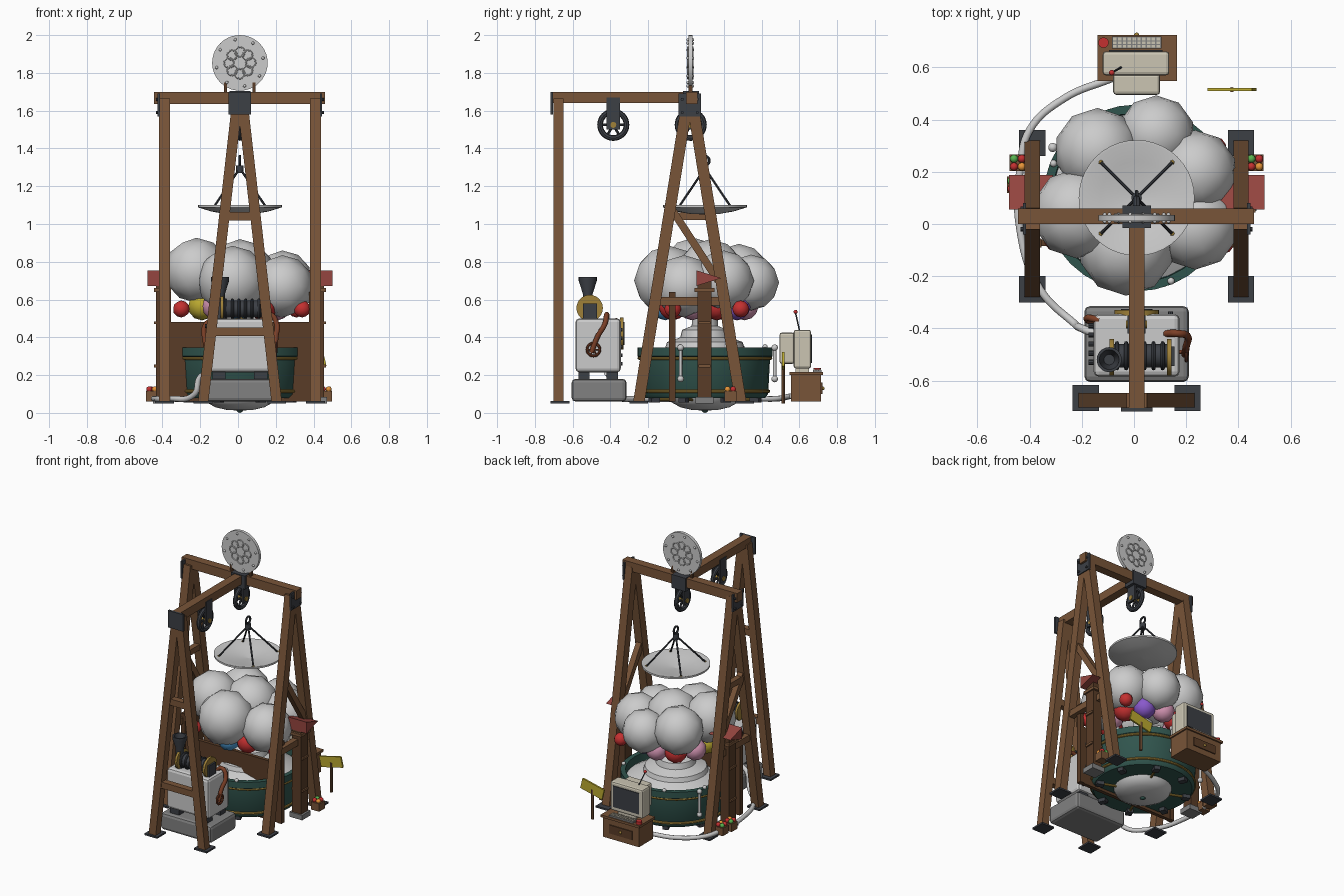
import bpy, math
from mathutils import Vector, Matrix

if "Cube" in bpy.data.objects:
    bpy.data.objects.remove(bpy.data.objects["Cube"])
C = 0.01  # symmetry plane in x
pi = math.pi

def mat(name, r, g, b):
    m = bpy.data.materials.new(name)
    m.diffuse_color = (r, g, b, 1)
    m.use_nodes = True
    m.node_tree.nodes["Principled BSDF"].inputs["Base Color"].default_value = m.diffuse_color
    return m

WOOD = mat("wood", .19, .09, .04); DWOOD = mat("dark_wood", .10, .045, .02)
IRON = mat("iron", .045, .05, .06); GREEN = mat("green", .03, .09, .075)
GOLD = mat("gold", .35, .22, .04); RED = mat("red", .55, .03, .03)
ROOF = mat("roof_red", .3, .06, .05); CREAM = mat("cream", .6, .56, .45)
RUST = mat("rust", .2, .05, .02); PINK = mat("pink", .65, .3, .45)
PURPLE = mat("purple", .25, .1, .6); YELLOW = mat("yellow", .5, .4, .03)
BLUE = mat("blue", .08, .35, .7); ORANGE = mat("orange", .8, .3, .04)
LEAF = mat("leaf", .1, .45, .08); STONE = mat("stone", .22, .22, .22)

def finish(name, m=None, smooth=False):
    o = bpy.context.object
    o.name = name
    if m: o.data.materials.append(m)
    if smooth: bpy.ops.object.shade_smooth_by_angle(angle=math.radians(40))
    return o

def box(name, x, y, z, m=None, bevel=0):
    """Box from (min, max) ranges."""
    bpy.ops.mesh.primitive_cube_add(size=1, location=[sum(r) / 2 for r in (x, y, z)])
    o = finish(name, m)
    o.data.transform(Matrix.Diagonal([r[1] - r[0] for r in (x, y, z)] + [1]))
    if bevel:
        b = o.modifiers.new("bevel", 'BEVEL'); b.width = bevel; b.segments = 2
    return o

def beam(name, p, q, w, d, m=WOOD, ref=(1, 0, 0)):
    """Rectangular bar from p to q, w wide along ref."""
    p, q = Vector(p), Vector(q)
    z = (q - p).normalized(); x = Vector(ref)
    x = (x - z * x.dot(z)).normalized(); y = z.cross(x)
    bpy.ops.mesh.primitive_cube_add(size=1)
    o = finish(name, m)
    o.data.transform(Matrix.Diagonal((w, d, (q - p).length, 1)))
    o.matrix_world = Matrix.Translation((p + q) / 2) @ Matrix((x, y, z)).transposed().to_4x4()
    return o

def rod(name, p, q, r, m=None, r2=None, n=16):
    p, q = Vector(p), Vector(q)
    bpy.ops.mesh.primitive_cone_add(vertices=n, radius1=r, radius2=r if r2 is None else r2, depth=(q - p).length,
                                    location=(p + q) / 2, rotation=(q - p).to_track_quat('Z', 'Y').to_euler())
    return finish(name, m, True)

def ball(name, p, r, m=None, sub=2):
    bpy.ops.mesh.primitive_ico_sphere_add(subdivisions=sub, radius=r, location=p)
    o = finish(name, m)
    bpy.ops.object.shade_smooth()
    return o

def ring(name, p, R, r, m=None, axis='Z', n=32):
    rot = {'Z': (0, 0, 0), 'X': (0, pi / 2, 0), 'Y': (pi / 2, 0, 0)}[axis]
    bpy.ops.mesh.primitive_torus_add(major_radius=R, minor_radius=r, major_segments=n, minor_segments=8, location=p, rotation=rot)
    return finish(name, m, True)

def lathe(name, prof, c, m=None, n=32):
    """Revolve (radius, z) points about a vertical axis."""
    vs = [(r * math.cos(2 * pi * i / n), r * math.sin(2 * pi * i / n), z) for r, z in prof for i in range(n)]
    fs = [(j * n + i, j * n + (i + 1) % n, (j + 1) * n + (i + 1) % n, (j + 1) * n + i) for j in range(len(prof) - 1) for i in range(n)]
    me = bpy.data.meshes.new(name); me.from_pydata(vs, [], fs)
    o = bpy.data.objects.new(name, me); bpy.context.collection.objects.link(o)
    o.location = c
    bpy.ops.object.select_all(action='DESELECT'); o.select_set(True)
    bpy.context.view_layer.objects.active = o
    return finish(name, m, True)

def tube(name, pts, r, m=None):
    cu = bpy.data.curves.new(name, 'CURVE'); cu.dimensions = '3D'
    cu.bevel_depth = r; cu.bevel_resolution = 3; cu.resolution_u = 8; cu.use_fill_caps = True
    s = cu.splines.new('BEZIER'); s.bezier_points.add(len(pts) - 1)
    for b, p in zip(s.bezier_points, pts):
        b.co = p; b.handle_left_type = b.handle_right_type = 'AUTO'
    o = bpy.data.objects.new(name, cu); bpy.context.collection.objects.link(o)
    if m: cu.materials.append(m)

def foot(x, y):
    box("foot_plate", (x - .05, x + .05), (y - .05, y + .05), (.05, .062), IRON)

# timber gantry: side frames, front frame, beam and boom
for s in (-1, 1):
    x = C + s * .40
    for yf in (-.25, .29):
        beam("side_leg", (x, yf, .055), (x, .02 + (yf - .02) * .04, 1.66), .058, .06)
        foot(x, yf + (.02 if yf > 0 else 0))
    beam("side_crossbar", (x, -.15, .59), (x, .19, .59), .04, .045)
    beam("side_brace", (x, -.07, 1.07), (x, .17, .70), .04, .04)
    if s < 0: beam("side_upper_bar", (x, -.08, 1.04), (x, .12, 1.04), .04, .04)
    box("apex_plate", (x + s * .03 - .006, x + s * .03 + .006), (-.04, .08), (1.57, 1.69), IRON)
    for by in (-.02, .06):
        for bz in (1.59, 1.66):
            rod("apex_bolt", (x + s * .03, by, bz), (x + s * .045, by, bz), .008, IRON, n=8)
    xf = C + s * .195
    beam("front_leg", (xf, -.675, .055), (C + s * .012, -.675, 1.66), .055, .055)
    foot(xf, -.667)
box("top_beam", (-.445, .46), (0, .06), (1.635, 1.70), WOOD)
box("boom", (C - .03, C + .03), (-.705, .03), (1.64, 1.70), WOOD)
beam("front_crossbar_low", (C - .15, -.675, .43), (C + .15, -.675, .43), .045, .045, WOOD, (0, 0, 1))
beam("front_crossbar_high", (C - .08, -.675, 1.04), (C + .08, -.675, 1.04), .045, .045, WOOD, (0, 0, 1))
box("boom_end_plate", (C - .06, C + .06), (-.718, -.703), (1.58, 1.70), IRON)
box("ridge_bracket", (C - .055, C + .055), (-.015, .07), (1.61, 1.705), IRON)

# pulleys under the boom
for y in (-.385, .025):
    for s in (-1, 1):
        box("pulley_hanger", (C + s * .03 - .005, C + s * .03 + .005), (y - .035, y + .035), (1.50, 1.67), IRON)
    ring("pulley_rim", (C, y, 1.525), .07, .015, IRON, 'X')
    rod("pulley_hub", (C - .04, y, 1.525), (C + .04, y, 1.525), .016, GOLD)
    for k in range(3):
        a = k * pi / 3
        d = Vector((0, math.cos(a), math.sin(a))) * .068
        rod("pulley_spoke", Vector((C, y, 1.525)) - d, Vector((C, y, 1.525)) + d, .007, IRON, n=8)

# round sign above the beam, with flower outline and studs
rod("top_disc", (C, .012, 1.853), (C, .034, 1.853), .147, n=40)
for side in (.010, .036):
    for k in range(8):
        a = k * pi / 4
        ring("flower_petal", (C + .058 * math.cos(a), side, 1.853 + .058 * math.sin(a)), .026, .004, None, 'Y', 12)
        ball("disc_stud", (C + .125 * math.cos(a + .2), side, 1.853 + .125 * math.sin(a + .2)), .009, None, 1)
for s in (-1, 1):
    box("disc_post", (C + s * .075 - .008, C + s * .075 + .008), (.012, .034), (1.69, 1.75), DWOOD)

# hanging dish with four rods
D = (C, .10, 0)
lathe("dish", [(0, 1.05), (.08, 1.054), (.15, 1.066), (.222, 1.088), (.222, 1.10), (.212, 1.10), (.14, 1.078), (0, 1.064)], D, None, 40)
for sx in (-1, 1):
    for sy in (-1, 1):
        p = (C + sx * .138, .10 + sy * .138, 1.09)
        rod("dish_rod", p, (C, .10, 1.295), .006, IRON, n=8)
        ball("rod_anchor", p, .011, GOLD, 1)
rod("dish_hub", (C, .10, 1.27), (C, .10, 1.31), .02, IRON)
ring("dish_hook", (C, .10, 1.335), .024, .007, IRON, 'X', 16)

# cloud of low-poly puffs
for x, y, z, r in [(-.03, -.09, .70, .185), (-.22, .04, .755, .172), (-.14, .28, .73, .165), (.085, .345, .69, .148),
                   (.235, .20, .70, .16), (.235, -.01, .67, .165), (C, .13, .74, .18)]:
    ball("cloud_puff", (x, y, z), r)
# sweets under the cloud
for k, m in enumerate([RED, PURPLE, PINK, RED, PINK, YELLOW, PINK, BLUE, RED, PINK]):
    a = k * pi / 5 + .3
    ball("cloud_sweet", (C + .21 * math.cos(a), .10 + .21 * math.sin(a), .565), .075, m)
for x, y in ((-.30, -.06), (.34, -.07), (.31, .29)):
    ball("outer_sweet", (x, y, .55), .045, RED)

# basin with bands, rim knobs and fill
B = (C, .10, 0)
lathe("basin", [(0, .08), (.32, .08), (.335, .10), (.345, .29), (.358, .30), (.358, .345), (.325, .345), (.32, .26), (0, .26)], B, GREEN)
for z, r in ((.115, .337), (.29, .348)):
    ring("basin_band", (C, .10, z), r, .009, GOLD, n=40)
lathe("sugar_mound", [(.322, .29), (.27, .32), (.21, .345), (.20, .375), (.13, .40), (.12, .44), (.07, .46), (.06, .62), (0, .62)], B)
lathe("belly", [(0, .012), (.07, .016), (.13, .03), (.175, .055), (.19, .085)], B)
ball("belly_plug", (C, .10, .02), .02, GREEN, 2)
for k in range(8):
    a = k * pi / 4 + pi / 8
    d = Vector((math.cos(a), math.sin(a), 0))
    c = Vector(B)
    o = beam("basin_foot", c + d * .29 + Vector((0, 0, .055)), c + d * .29 + Vector((0, 0, .085)), .05, .04, IRON, d)
    ball("rim_knob", c + d * .345 + Vector((0, 0, .35)), .014)
    if k % 2: rod("under_rod", c + d * .18 + Vector((0, 0, .07)), c + d * .31 + Vector((0, 0, .07)), .008, GOLD, n=8)
for a in (-.35, 1.4, 2.6):
    p = Vector((C + .375 * math.cos(a), .10 + .375 * math.sin(a), 0))
    rod("stirrer", p + Vector((0, 0, .19)), p + Vector((0, 0, .34)), .009, n=10)
    ball("stirrer_tip", p + Vector((0, 0, .18)), .018)
    ball("stirrer_top", p + Vector((0, 0, .345)), .018)

# timber screen behind the machine
box("screen_panel", (-.38, .40), (-.085, -.06), (.06, .48), DWOOD)
for x in (-.37, .39):
    box("screen_post", (x - .015, x + .015), (-.09, -.055), (.06, .64), DWOOD)

# engine at the front
box("engine_base", (-.19, .21), (-.605, -.315), (.06, .18), STONE, .02)
box("engine_body", (-.155, .175), (-.585, -.345), (.215, .50), None, .02)
for x in (-.10, .12):
    for y in (-.54, -.39):
        box("engine_foot", (x - .035, x + .035), (y - .03, y + .03), (.175, .22), IRON)
rod("boiler_drum", (-.08, -.505, .55), (.13, -.505, .55), .045, IRON, n=24)
for k in range(6):
    ring("drum_rib", (-.065 + k * .035, -.505, .55), .048, .008, IRON, 'X', 24)
for x in (-.085, .135):
    rod("drum_end", (x - .008, -.51, .555), (x + .008, -.51, .555), .07, GOLD, n=24)
box("drum_block", (.14, .155), (-.545, -.47), (.50, .58), IRON)
lathe("chimney", [(0, .5), (.03, .5), (.026, .63), (.048, .70), (.048, .72), (.038, .72), (.02, .64), (0, .64)], (-.095, -.52, 0), IRON, 20)
rod("rear_dial", (C, -.35, .42), (C, -.33, .42), .085, GOLD, n=32)
rod("rear_dial_face", (C, -.333, .42), (C, -.326, .42), .06, IRON, n=32)
ring("valve_wheel", (.20, -.49, .335), .034, .007, RUST, 'X', 20)
rod("valve_stem", (.17, -.49, .335), (.205, -.49, .335), .008, RUST)
for a in (0, pi / 3, 2 * pi / 3):
    d = Vector((0, math.cos(a), math.sin(a))) * .033
    rod("valve_spoke", Vector((.2, -.49, .335)) - d, Vector((.2, -.49, .335)) + d, .004, RUST, n=6)
tube("copper_pipe", [(.12, -.42, .49), (.17, -.42, .52), (.205, -.43, .47), (.20, -.47, .40), (.195, -.50, .32)], .014, RUST)
tube("copper_pipe_left", [(-.13, -.37, .49), (-.17, -.36, .47), (-.175, -.37, .38), (-.15, -.37, .30)], .013, RUST)
for k in range(5):
    rod("side_bolt", (-.175, -.39 - k * .035, .46), (-.15, -.39 - k * .035, .46), .01, IRON, n=8)
    rod("rear_bolt", (.14, -.35, .26 + k * .045), (.14, -.335, .26 + k * .045), .01, IRON, n=8)

# hose from the engine round to the console
tube("hose", [(-.15, -.42, .21), (-.20, -.40, .19), (-.23, -.38, .10), (-.36, -.25, .075), (-.44, 0, .075), (-.435, .22, .075),
              (-.40, .36, .075), (-.27, .48, .075), (-.08, .56, .09)], .015)

# console with screen
box("console_desk", (-.13, .155), (.555, .715), (.06, .20), WOOD)
box("console_top", (-.14, .165), (.548, .725), (.20, .217), WOOD)
box("console_drawer", (-.08, .10), (.713, .722), (.10, .16), DWOOD)
ball("drawer_knob", (C, .724, .13), .01, GOLD)
box("monitor_case", (-.12, .135), (.57, .662), (.235, .44), CREAM, .012)
box("monitor_back", (-.08, .10), (.495, .575), (.26, .425), CREAM, .012)
box("monitor_foot", (-.06, .08), (.58, .65), (.215, .24), CREAM)
box("monitor_screen", (-.095, .11), (.655, .667), (.265, .415), IRON)
box("keyboard", (-.085, .105), (.672, .718), (.216, .228), STONE)
for i in range(10):
    for j in range(3):
        x, y = -.08 + i * .0185, .676 + j * .014
        box("key", (x, x + .013), (y, y + .01), (.227, .233), CREAM)
rod("push_button", (-.117, .695, .215), (-.117, .695, .238), .02, RED)
rod("antenna", (-.05, .60, .44), (-.085, .58, .53), .004, IRON, n=8)
ball("antenna_tip", (-.085, .58, .535), .011, RED)

# tilted sign on a stake
rod("sign_stake", (.375, .515, .05), (.375, .515, .26), .01, WOOD, n=8)
beam("sign_board", (.29, .515, .245), (.46, .515, .285), .012, .075, YELLOW, (0, 1, 0))

# roofed side posts and fruit crates
for s in (-1, 1):
    x = C + s * .41
    box("house_post", (x - .035, x + .035), (.06, .135), (.06, .70), DWOOD)
    box("house_base", (x - .05, x + .05), (.05, .145), (.05, .085), STONE)
    box("house_perch", (x - .045, x + .045), (.045, .15), (.64, .66), WOOD)
    for z in (.24, .47):
        box("house_sill", (x - .045, x + .045), (.065, .13), (z, z + .015), WOOD)
    bpy.ops.mesh.primitive_cone_add(vertices=3, radius1=1, radius2=1, depth=.17, location=(C + s * .405, .10, .7135))
    o = finish("house_roof", ROOF)
    o.data.transform(Matrix.Diagonal((.047, .087, 1, 1)) @ Matrix.Rotation(-pi / 2, 4, 'Z') @ Matrix.Rotation(pi / 2, 4, 'Z'))
    top = max(o.data.vertices, key=lambda v: abs(v.co.x)).co.x
    o.rotation_euler = (0, -pi / 2 if top > 0 else pi / 2, 0)
    for cx, cy in ((.455, .235), (.465, .15)) if s < 0 else ((.455, .235),):
        cx = C + s * cx
        box("fruit_crate", (cx - .032, cx + .032), (cy - .032, cy + .032), (.06, .115), WOOD)
        for k, m in enumerate((RED, ORANGE, LEAF, RED)):
            ball("fruit", (cx + (k % 2 - .5) * .03, cy + (k // 2 - .5) * .03, .125), .016, m)
